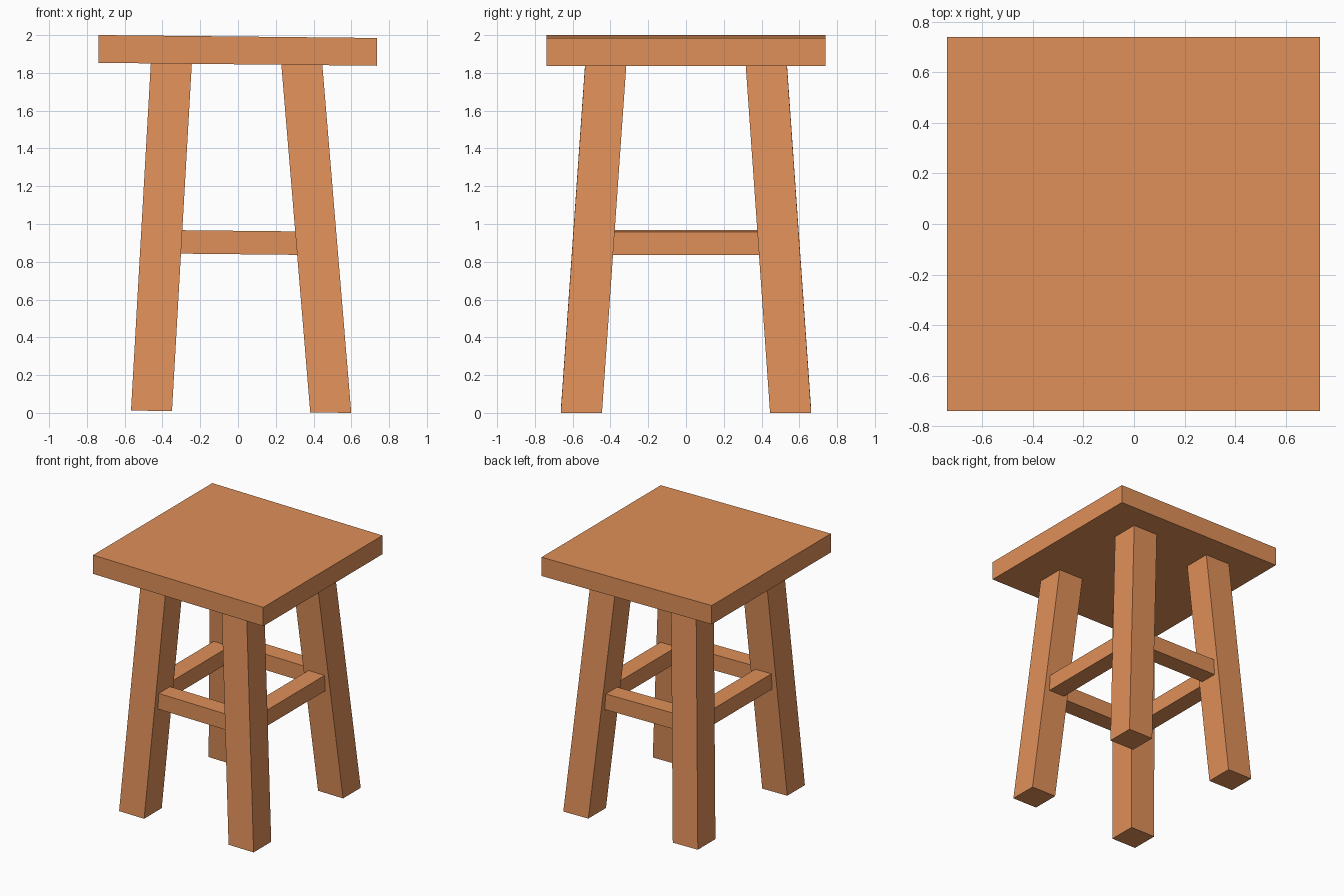
import bpy, bmesh

if "Cube" in bpy.data.objects:
    bpy.data.objects.remove(bpy.data.objects["Cube"])

wood = bpy.data.materials.new("orange_wood")
wood.diffuse_color = (0.74, 0.28, 0.10, 1)
wood.use_nodes = True
wood.node_tree.nodes["Principled BSDF"].inputs["Base Color"].default_value = wood.diffuse_color
LEAN = 0.0105  # the whole stool dips slightly towards +x


def block(name, bottom, top, size_x, size_y):
    """Slanted box between two centre points, with its ends parallel to the seat."""
    bm = bmesh.new()
    bmesh.ops.create_cube(bm, size=1)
    for v in bm.verts:
        c = top if v.co.z > 0 else bottom
        x = c[0] + v.co.x * size_x
        v.co = (x, c[1] + v.co.y * size_y, c[2] - LEAN * x)
    mesh = bpy.data.meshes.new(name)
    bm.to_mesh(mesh)
    bm.free()
    mesh.materials.append(wood)
    obj = bpy.data.objects.new(name, mesh)
    bpy.context.collection.objects.link(obj)


# Seat
block("seat", (-0.002, 0, 1.8455), (-0.002, 0, 1.9925), 1.475, 1.476)

# Splayed legs: bottom and top x centre for each side
LEGS = {"left": (-0.458, -0.353), "right": (0.491, 0.338)}
for depth, sy in (("front", -1), ("back", 1)):
    for side, (xb, xt) in LEGS.items():
        block(f"{depth}_{side}_leg", (xb, sy * 0.554, 0.0063),
              (xt, sy * 0.425, 1.847), 0.217, 0.218)

# Rails joining the legs
Z0, Z1 = 0.84, 0.964
for depth, y in (("front", -0.49), ("back", 0.49)):
    block(f"{depth}_rail", (0.005, y, Z0), (0.005, y, Z1), 0.80, 0.14)
for side, x in (("left", -0.406), ("right", 0.416)):
    block(f"{side}_rail", (x, 0, Z0), (x, 0, Z1), 0.14, 0.95)
